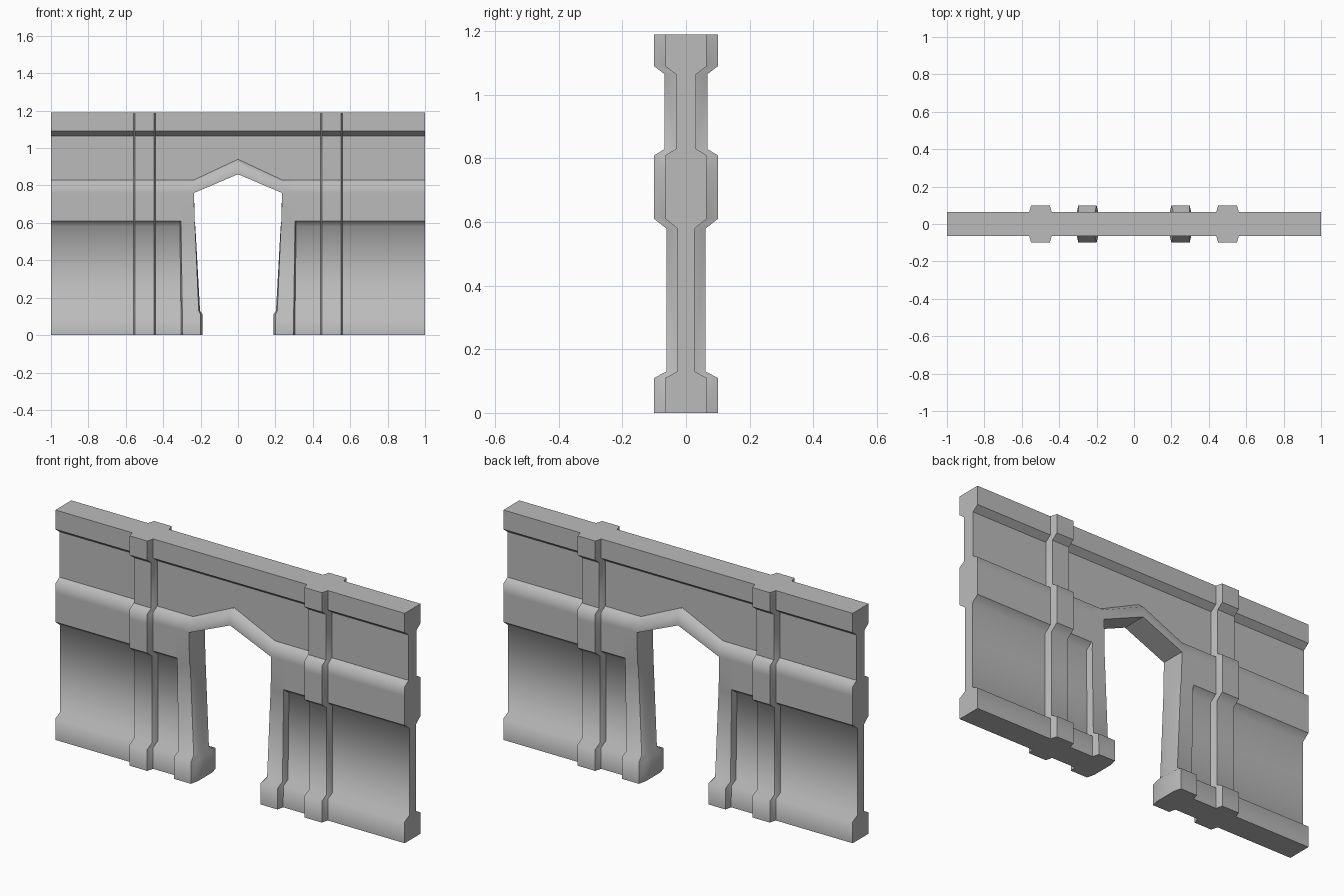
import bpy, bmesh, math

cube = bpy.data.objects.get("Cube")
if cube:
    bpy.data.objects.remove(cube, do_unlink=True)

# Wall section from the floor centreline up to the top centreline: (half depth, height)
SECTION = [(0, 0), (.065, 0), (.065, .11), (.027, .13), (.027, .58), (.065, .61),
           (.065, .76), (.065, .81), (.032, .83), (.032, 1.065), (.065, 1.09),
           (.065, 1.19), (0, 1.19)]
SOFT_ROWS = {2, 3, 4, 7}      # section corners shaded smooth
DOOR_ROW = 6                  # row at the springing of the door head
RELIEF = .035                 # how far pillars and jambs stand out
LAST = len(SECTION) - 1


def column(x, relief=0.0):
    """Section at one station along the wall, moved outward by relief."""
    return [(x, y + relief if y else 0, z) for y, z in SECTION]


def jamb(x_foot, x_head, relief):
    """Leaning station beside the door; its relief ends flush with the band."""
    points = []
    for y, z in SECTION:
        x = x_foot + (x_head - x_foot) * min(z / .61, 1)
        points.append((x, y + relief if y and z < .6 else y, z))
    return points


# Stations from the wall end to the door
end = column(1)
end_centre = [(1, 0, z) for y, z in SECTION]
pillar = [column(.56), column(.55, RELIEF), column(.45, RELIEF), column(.44)]
jamb_outer = [jamb(.304, .311, 0), jamb(.296, .305, RELIEF)]

# Inner jamb corner, chamfered reveal and its centreline
corner = jamb(.2, .235, RELIEF)
reveal = []
for row, (dx, depth) in enumerate([(0, 0), (0, .06), (0, .06), (.013, .03),
                                   (.038, .03), (.042, .03), (.045, .03)]):
    x, y, z = corner[row]
    corner[row] = (.2 + dx * .78, y, z)
    reveal.append((.19 + dx, depth, z))
reveal_centre = [(x, 0, z) for x, y, z in reveal]

# Apex of the door head: the band rises to the middle
RISE = {6: .1, 7: .105, 8: .11}
apex = [(0, y, z + RISE.get(row, 0)) for row, (y, z) in enumerate(SECTION)]

bm = bmesh.new()
row_layer = bm.verts.layers.int.new("row")
found = {}


def vert(point, row, sx, sy):
    key = (round(point[0] * sx, 4), round(point[1] * sy, 4), round(point[2], 4))
    if key not in found:
        found[key] = bm.verts.new(key)
        found[key][row_layer] = row
    return found[key]


def face(points, sx, sy):
    verts = list(dict.fromkeys(vert(p, r, sx, sy) for p, r in points))
    if len(verts) > 2 and not bm.faces.get(verts):
        bm.faces.new(verts)


def strip(a, b, first, last, sx, sy):
    """Quads joining two neighbouring stations."""
    for r in range(first, last):
        face([(a[r], r), (b[r], r), (b[r + 1], r + 1), (a[r + 1], r + 1)], sx, sy)


# Build one quarter four times, sharing the seam points
stations = [end_centre, end] + pillar + jamb_outer + [corner]
for sx in (1, -1):
    for sy in (1, -1):
        for a, b in zip(stations, stations[1:]):
            strip(a, b, 0, LAST, sx, sy)
        strip(corner, apex, DOOR_ROW, LAST, sx, sy)
        strip(corner, reveal, 0, DOOR_ROW, sx, sy)
        strip(reveal, reveal_centre, 0, DOOR_ROW, sx, sy)
        # Underside of the door head
        r = DOOR_ROW
        jamb_line = [corner[r], reveal[r], reveal_centre[r]]
        apex_line = [(0, p[1], apex[r][2]) for p in jamb_line]
        for i in range(2):
            face([(p, r) for p in (jamb_line[i], apex_line[i],
                                   apex_line[i + 1], jamb_line[i + 1])], sx, sy)

bmesh.ops.recalc_face_normals(bm, faces=bm.faces[:])

# Smooth shading, with sharp edges except along the soft section corners
for f in bm.faces:
    f.smooth = True
for e in bm.edges:
    rows = {v[row_layer] for v in e.verts}
    soft = len(rows) == 1 and rows <= SOFT_ROWS
    e.smooth = soft or e.calc_face_angle(0) < math.radians(30)
bm.verts.layers.int.remove(row_layer)

mesh = bpy.data.meshes.new("doorway_wall")
bm.to_mesh(mesh)
bm.free()
wall = bpy.data.objects.new("doorway_wall", mesh)
bpy.context.collection.objects.link(wall)

# Plain grey material
grey = bpy.data.materials.new("plain_grey")
grey.use_nodes = True
colour = (.5, .5, .5, 1)
grey.diffuse_color = colour
grey.node_tree.nodes["Principled BSDF"].inputs["Base Color"].default_value = colour
mesh.materials.append(grey)
